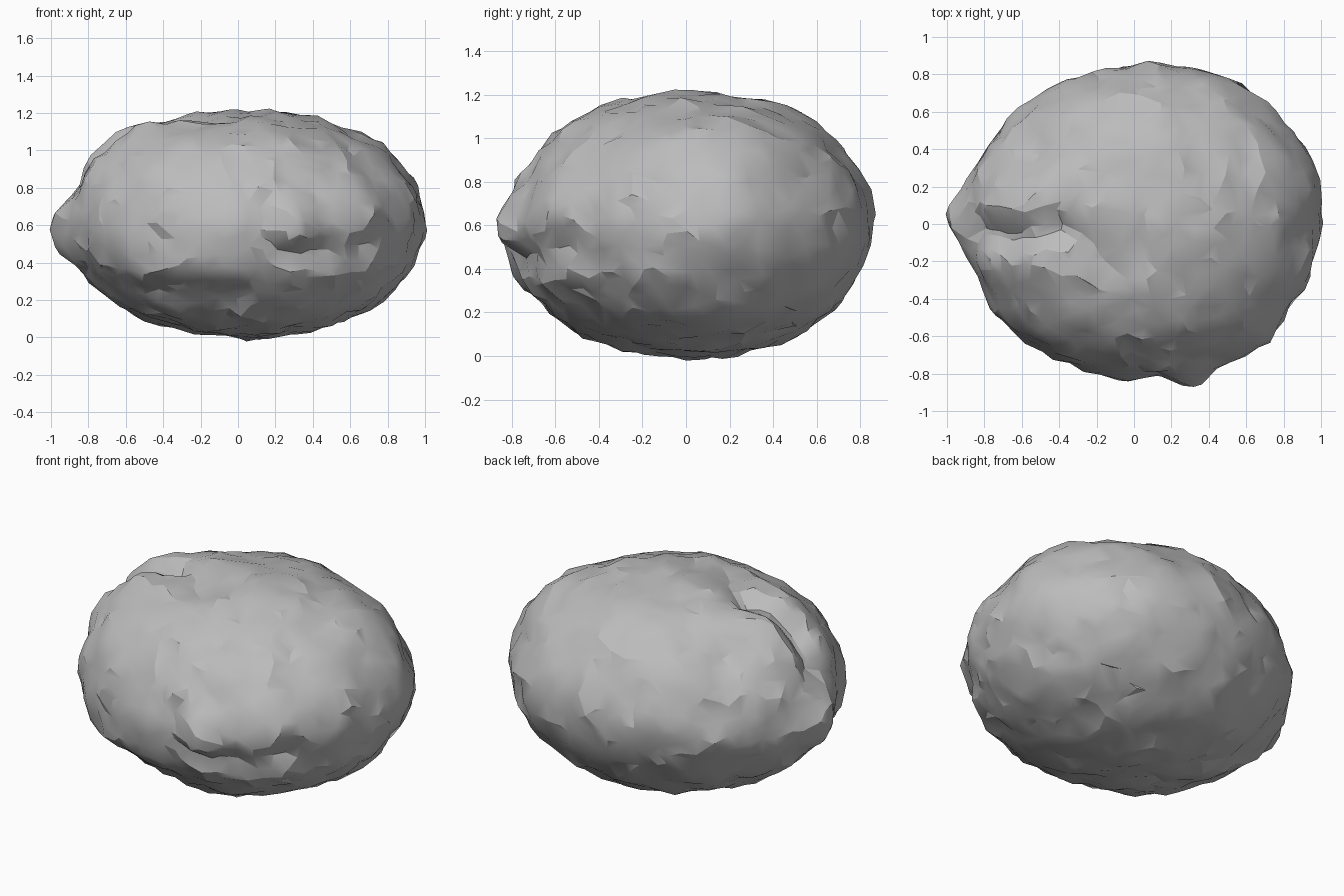
import bpy, bmesh, math
from mathutils import Vector, noise, kdtree

if "Cube" in bpy.data.objects:
    bpy.data.objects.remove(bpy.data.objects["Cube"])

CENTRE = Vector((0.04, 0, 0.605))
RADII = Vector((0.94, 0.825, 0.605))
STEPS = 24


def surface_point(longitude, latitude):
    """Point on the basic egg shape, with angles in degrees."""
    a, b = math.radians(longitude), math.radians(latitude)
    direction = Vector((math.cos(a) * math.cos(b), math.sin(a) * math.cos(b), math.sin(b)))
    return CENTRE + direction * RADII


def roughness(point):
    """Uneven stone: broad swells, lumps and small chips."""
    return (0.02 * noise.noise(point * 2.6) + 0.022 * noise.noise(point * 6)
            + 0.014 * noise.noise(point * 13))


# Stone body: a dense egg with an uneven skin
bm = bmesh.new()
bmesh.ops.create_icosphere(bm, subdivisions=6, radius=1)
skin = []
for vert in bm.verts:
    direction = vert.co.normalized()
    base = CENTRE + direction * RADII
    outward = Vector(d / r for d, r in zip(direction, RADII)).normalized()
    vert.co = base + outward * roughness(base)
    skin.append((vert, base, outward))


def raise_along(path, width, height):
    """Raise a soft ridge along a path on the skin."""
    tree = kdtree.KDTree(STEPS * (len(path) - 1))
    for leg, (start, end) in enumerate(zip(path, path[1:])):
        for step in range(STEPS):
            t = step / (STEPS - 1)
            angles = Vector(start).lerp(Vector(end), t)
            tree.insert(surface_point(*angles), leg * STEPS + step)
    tree.balance()
    for vert, base, outward in skin:
        distance = tree.find(base)[2]
        vert.co += outward * height * math.exp(-(distance / width) ** 2)


def carve_along(path, width, depth):
    """Cut a soft groove along a path on the skin."""
    raise_along(path, width, -depth)


# Broad fullness and hollows of the body
raise_along([(40, 5), (52, 5)], width=0.35, height=0.045)
raise_along([(-3, 0), (14, 0)], width=0.25, height=0.025)
raise_along([(78, 0), (86, 5)], width=0.35, height=0.028)
raise_along([(25, 48), (70, 50), (115, 50)], width=0.28, height=0.03)
raise_along([(285, -50), (360, -52), (450, -50)], width=0.28, height=0.022)
raise_along([(170, 55), (215, 55)], width=0.22, height=0.035)
carve_along([(260, 35), (285, 32)], width=0.22, depth=0.02)

# Pointed nose on the narrow end
raise_along([(178, -5), (178, -3)], width=0.14, height=0.1)

# Side cleft, its fading tail, its two lips and a small pit
carve_along([(182, 26), (185, 38), (186, 50), (183, 62)], width=0.075, depth=0.06)
carve_along([(183, 62), (200, 69), (231, 72)], width=0.1, depth=0.035)
raise_along([(172, 30), (170, 50)], width=0.1, height=0.045)
raise_along([(196, 22), (202, 52)], width=0.12, height=0.025)
carve_along([(142, 42), (132, 46)], width=0.1, depth=0.045)

# Front knob and the crease wrapped around it
raise_along([(285, -3), (285, 4)], width=0.11, height=0.075)
carve_along([(276, 10), (276, -6), (283, -14)], width=0.06, depth=0.035)

# Stepped ledges running sideways from the knob
raise_along([(293, -3), (315, 4)], width=0.12, height=0.03)
carve_along([(290, -16), (316, -9)], width=0.08, depth=0.03)
raise_along([(288, -25), (314, -22)], width=0.09, height=0.025)

# Overhang low on the front, and a dent on the wide end
raise_along([(230, -24), (248, -21), (266, -24)], width=0.11, height=0.03)
carve_along([(238, -37), (266, -36)], width=0.09, depth=0.025)
carve_along([(328, -10), (345, -14)], width=0.1, depth=0.02)

# Blunt corner at the back of the wide end, undercut above
raise_along([(33, 0), (45, 3)], width=0.12, height=0.015)
carve_along([(35, 20), (50, 22)], width=0.1, depth=0.02)

mesh = bpy.data.meshes.new("boulder")
bm.to_mesh(mesh)
bm.free()
boulder = bpy.data.objects.new("boulder", mesh)
bpy.context.collection.objects.link(boulder)
bpy.context.view_layer.objects.active = boulder
boulder.select_set(True)

# Irregular chipped facets
chips = boulder.modifiers.new("chipped_facets", 'DECIMATE')
chips.ratio = 0.12
bpy.ops.object.modifier_apply(modifier=chips.name)
bpy.ops.object.shade_smooth_by_angle(angle=math.radians(22))

# Stone colour
stone = bpy.data.materials.new("grey_stone")
stone.use_nodes = True
colour = (0.5, 0.5, 0.5, 1)
stone.diffuse_color = colour
stone.node_tree.nodes["Principled BSDF"].inputs["Base Color"].default_value = colour
boulder.data.materials.append(stone)
